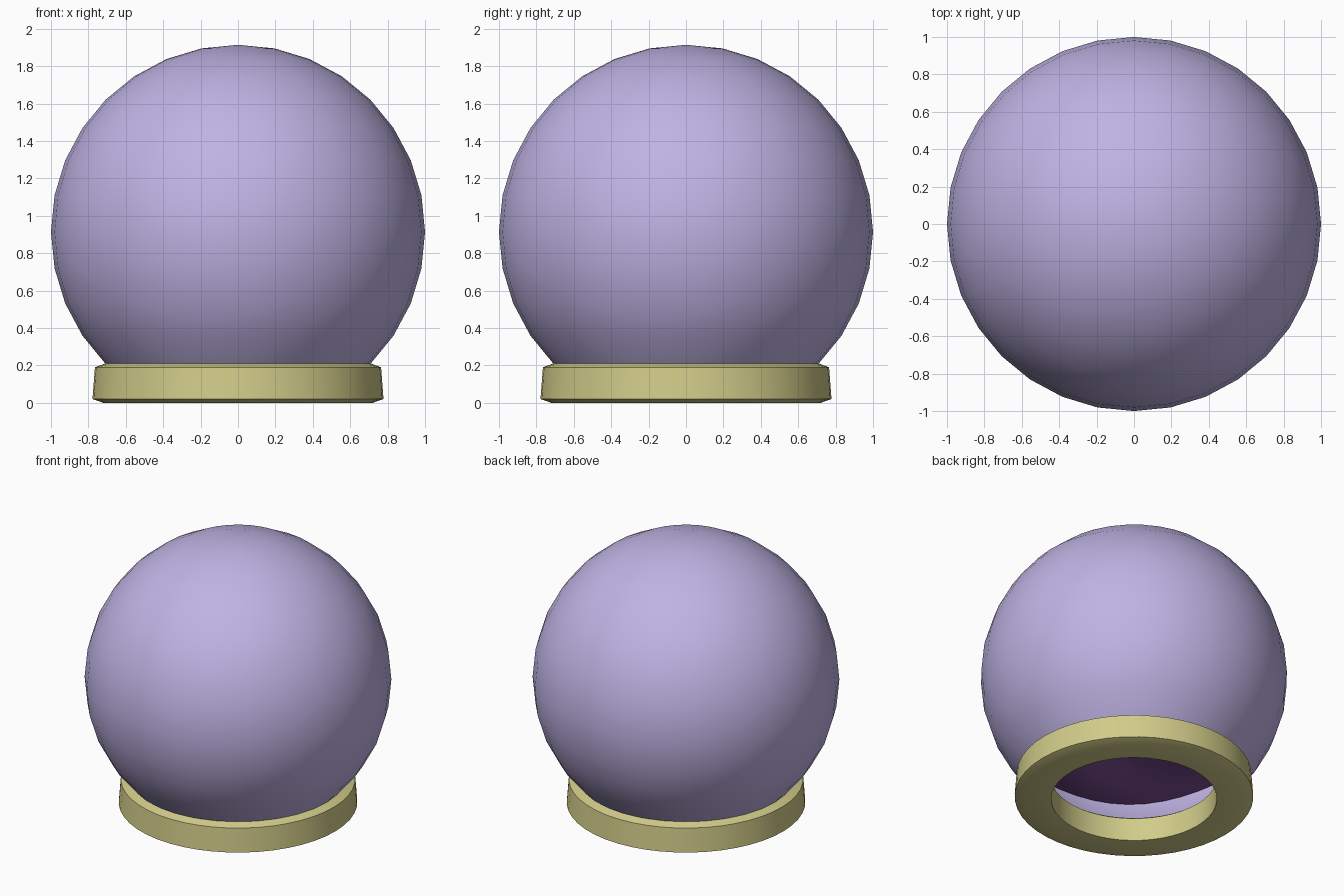
import bpy, bmesh, math

if "Cube" in bpy.data.objects:
    bpy.data.objects.remove(bpy.data.objects["Cube"])

CENTER_Z = 0.914


def material(name, rgb):
    m = bpy.data.materials.new(name)
    m.diffuse_color = (*rgb, 1)
    m.use_nodes = True
    m.node_tree.nodes["Principled BSDF"].inputs["Base Color"].default_value = m.diffuse_color
    return m


def finish(bm, name, mat, angle=35):
    bmesh.ops.recalc_face_normals(bm, faces=bm.faces)
    me = bpy.data.meshes.new(name)
    bm.to_mesh(me)
    bm.free()
    ob = bpy.data.objects.new(name, me)
    bpy.context.collection.objects.link(ob)
    me.materials.append(mat)
    bpy.ops.object.select_all(action='DESELECT')
    ob.select_set(True)
    bpy.context.view_layer.objects.active = ob
    bpy.ops.object.shade_smooth_by_angle(angle=math.radians(angle))
    return ob


# glass globe: sphere with its lowest rings removed, open at the base
bm = bmesh.new()
bmesh.ops.create_uvsphere(bm, u_segments=32, v_segments=16, radius=1)
low = [v for v in bm.verts if v.co.z < -0.72]
bmesh.ops.delete(bm, geom=low, context='VERTS')
bmesh.ops.translate(bm, verts=bm.verts, vec=(0, 0, CENTER_Z))
finish(bm, "globe", material("globe_lilac", (0.52, 0.45, 0.77)))

# base ring: lathed closed profile (radius, height)
profile = [(0.54, 0.0), (0.72, 0.0), (0.778, 0.02), (0.765, 0.19),
           (0.71, 0.21), (0.56, 0.18), (0.54, 0.165)]
N = 48
bm = bmesh.new()
rings = []
for i in range(N):
    a = 2 * math.pi * i / N
    rings.append([bm.verts.new((r * math.cos(a), r * math.sin(a), z)) for r, z in profile])
for i in range(N):
    p, q = rings[i], rings[(i + 1) % N]
    for j in range(len(profile)):
        k = (j + 1) % len(profile)
        bm.faces.new((p[j], q[j], q[k], p[k]))
finish(bm, "base_ring", material("ring_yellow", (0.64, 0.60, 0.25)), 20)

# swirling mist sheet inside the globe
bm = bmesh.new()
loops = []
for j in range(1, 13):
    t = j / 12
    loop = []
    for i in range(N):
        a = 2 * math.pi * i / N
        z = 0.50 + 0.05 * t * math.sin(3 * a + 5 * t) + 0.02 * math.sin(7 * t)
        r = t * 0.98 * math.sqrt(1 - (z - CENTER_Z) ** 2)
        loop.append(bm.verts.new((r * math.cos(a), r * math.sin(a), z)))
    loops.append(loop)
bm.faces.new(loops[0])
for p, q in zip(loops, loops[1:]):
    for i in range(N):
        k = (i + 1) % N
        bm.faces.new((p[i], p[k], q[k], q[i]))
finish(bm, "inner_mist", material("mist_purple", (0.19, 0.07, 0.28)), 60)
